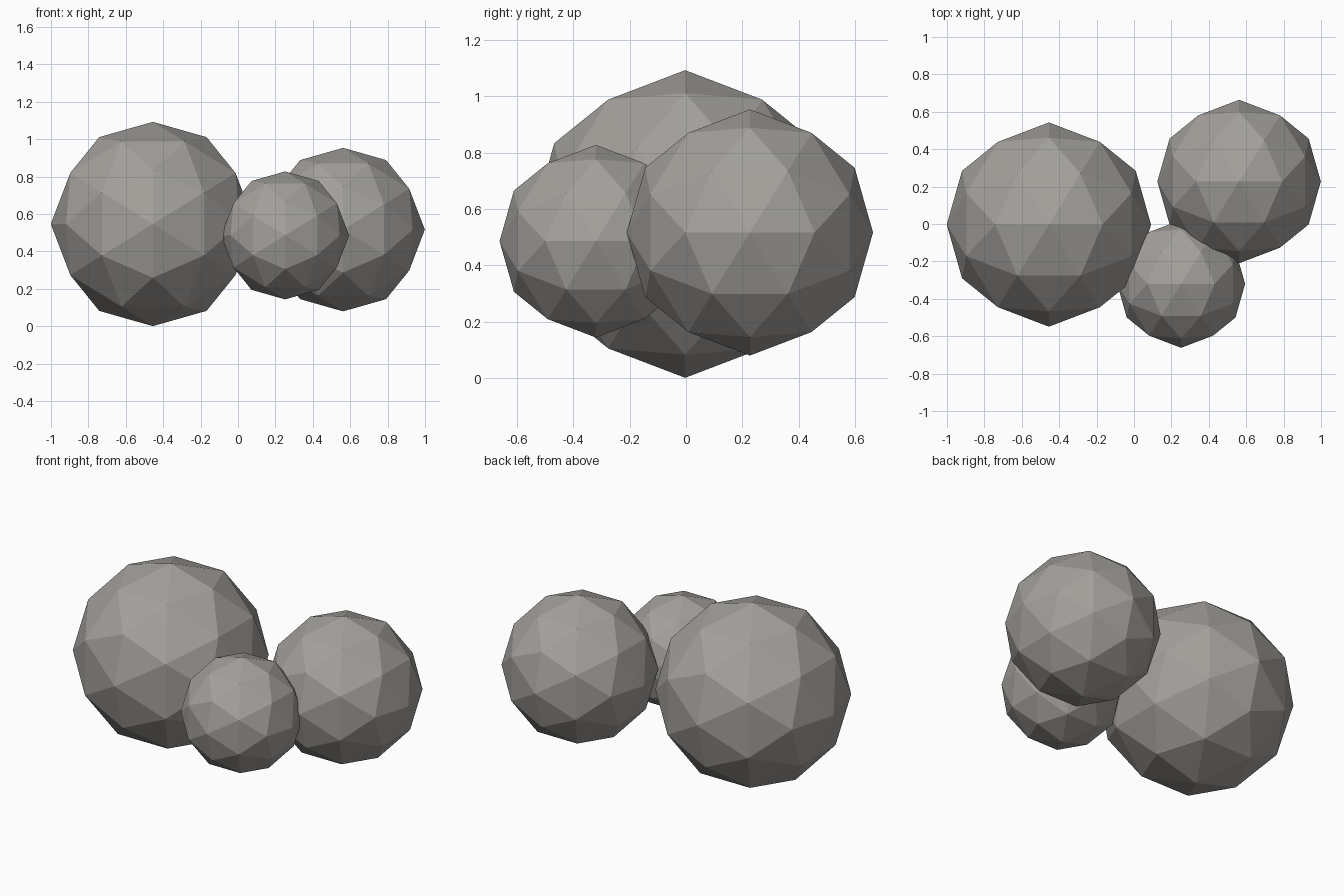
import bpy, bmesh, math
from mathutils import Matrix

if "Cube" in bpy.data.objects:
    bpy.data.objects.remove(bpy.data.objects["Cube"])

# Turn the icosphere so edge midpoints (not corners) face along the axes
TILT = Matrix.Rotation(-math.atan(2) / 2, 4, 'Y')

# Dark warm grey stone
stone = bpy.data.materials.new("stone")
stone.diffuse_color = (0.37, 0.355, 0.335, 1.0)
stone.use_nodes = True
stone.node_tree.nodes["Principled BSDF"].inputs["Base Color"].default_value = stone.diffuse_color


def boulder(name, centre, radius):
    """Flat-faced low-poly ball."""
    bm = bmesh.new()
    bmesh.ops.create_icosphere(bm, subdivisions=2, radius=radius, matrix=TILT)
    mesh = bpy.data.meshes.new(name)
    bm.to_mesh(mesh)
    bm.free()
    mesh.materials.append(stone)
    obj = bpy.data.objects.new(name, mesh)
    obj.location = centre
    bpy.context.collection.objects.link(obj)
    return obj


# Cluster of three boulders
boulder("large_boulder", (-0.455, -0.003, 0.547), 0.546)
boulder("medium_boulder", (0.562, 0.227, 0.517), 0.437)
boulder("small_boulder", (0.252, -0.32, 0.486), 0.342)
